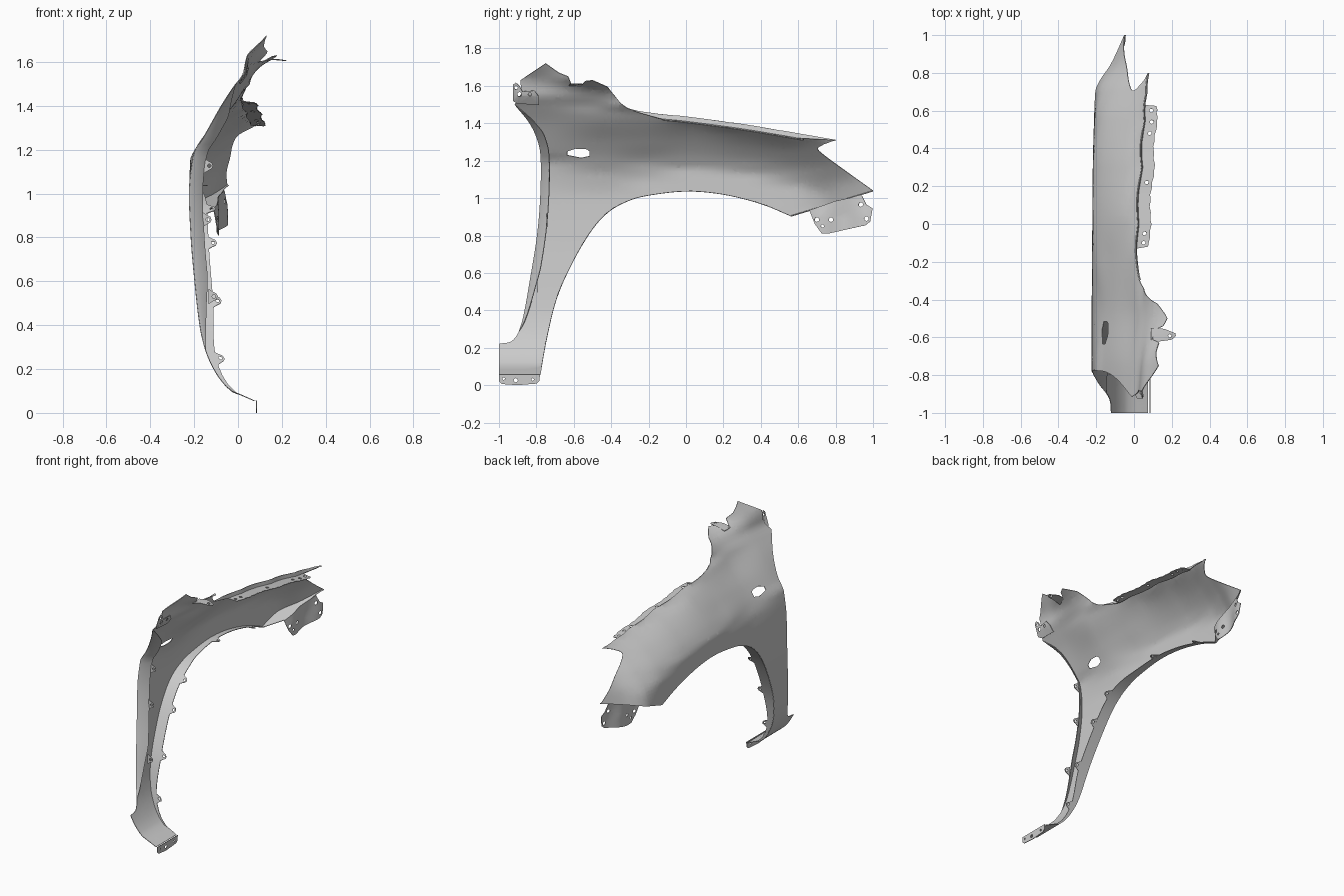
import bpy, bmesh, math
from mathutils import Vector

if "Cube" in bpy.data.objects:
    bpy.data.objects.remove(bpy.data.objects["Cube"])


def interp(pts, t):
    """Monotone cubic interpolation through (position, value) pairs."""
    if t <= pts[0][0]:
        return pts[0][1]
    if t >= pts[-1][0]:
        return pts[-1][1]
    d = [(b[1] - a[1]) / (b[0] - a[0]) for a, b in zip(pts, pts[1:])]
    m = [d[0]] + [2 * a * b / (a + b) if a * b > 0 else 0 for a, b in zip(d, d[1:])] + [d[-1]]
    i = max(k for k in range(len(d)) if pts[k][0] <= t)
    h = pts[i + 1][0] - pts[i][0]
    s = (t - pts[i][0]) / h
    return ((1 + 2 * s) * (1 - s) ** 2 * pts[i][1] + s * (1 - s) ** 2 * h * m[i]
            + s * s * (3 - 2 * s) * pts[i + 1][1] + s * s * (s - 1) * h * m[i + 1])


def smooth(pts, n=5):
    """Catmull-Rom curve through 2D points."""
    p = [Vector(q) for q in pts]
    p = [2 * p[0] - p[1]] + p + [2 * p[-1] - p[-2]]
    out = []
    for a, b, c, d in zip(p, p[1:], p[2:], p[3:]):
        for k in range(n):
            t = k / n
            out.append(0.5 * (2 * b + (c - a) * t + (2 * a - 5 * b + 4 * c - d) * t * t
                              + (3 * b - a - 3 * c + d) * t ** 3))
    return out + [p[-2]]


def ring(u, v, r=0.012, n=12):
    return [(u + r * math.cos(2 * math.pi * k / n), v + r * math.sin(2 * math.pi * k / n)) for k in range(n)]


def finish(name, bm):
    bmesh.ops.recalc_face_normals(bm, faces=bm.faces[:])
    me = bpy.data.meshes.new(name)
    bm.to_mesh(me)
    bm.free()
    ob = bpy.data.objects.new(name, me)
    bpy.context.collection.objects.link(ob)
    mod = ob.modifiers.new("thickness", 'SOLIDIFY')
    mod.thickness, mod.offset = 0.004, 0


def sheet(name, outline, holes, place, step=0):
    """Flat outline with holes, cut on a grid, then bent by place(u, v)."""
    bm = bmesh.new()
    for loop in [outline] + holes:
        vs = [bm.verts.new((p[0], p[1], 0)) for p in loop]
        for a, b in zip(vs, vs[1:] + vs[:1]):
            bm.edges.new((a, b))
    bmesh.ops.triangle_fill(bm, use_beauty=True, edges=bm.edges[:], normal=(0, 0, 1))
    if step:
        for ax in (0, 1):
            vals = [p[ax] for p in outline]
            no = (1, 0, 0) if ax == 0 else (0, 1, 0)
            for k in range(math.ceil(min(vals) / step), math.ceil(max(vals) / step)):
                c = k * step + 0.0013
                bmesh.ops.bisect_plane(bm, geom=bm.verts[:] + bm.edges[:] + bm.faces[:], dist=1e-5,
                                       plane_co=(no[0] * c, no[1] * c, 0), plane_no=no)
        if not holes or len(holes[0]) < 12:
            diag = []
            for e in bm.edges:
                d = e.verts[0].co - e.verts[1].co
                if len(e.link_faces) == 2 and abs(d.x) > 1e-4 and abs(d.y) > 1e-4:
                    diag.append(e)
            bmesh.ops.dissolve_edges(bm, edges=diag, use_verts=False)
    for v in bm.verts:
        v.co = place(v.co.x, v.co.y)
    finish(name, bm)


def strip(name, rows):
    """Surface lofted through rows of equal length."""
    bm = bmesh.new()
    g = [[bm.verts.new(p) for p in r] for r in rows]
    for r, s in zip(g, g[1:]):
        for i in range(len(r) - 1):
            bm.faces.new((r[i], r[i + 1], s[i + 1], s[i]))
    finish(name, bm)


# Panel sections: for each y station, pairs of (z, x)
low = [(0.05, 0.085), (0.075, 0.03), (0.1, -0.03), (0.2, -0.11), (0.3, -0.152), (0.4, -0.174),
       (0.6, -0.197), (0.8, -0.214), (1.0, -0.222)]
sections = [
    (-0.9, low + [(1.18, -0.205), (1.25, -0.165), (1.4, -0.08), (1.5, -0.01), (1.54, 0.02), (1.63, 0.04), (1.72, 0.12)]),
    (-0.75, low + [(1.18, -0.202), (1.25, -0.16), (1.4, -0.07), (1.5, 0.0), (1.55, 0.035), (1.6, 0.05), (1.72, 0.13)]),
    (-0.45, low + [(1.12, -0.205), (1.2, -0.17), (1.3, -0.105), (1.42, -0.01), (1.5, 0.04), (1.57, 0.09), (1.64, 0.2)]),
    (-0.2, [(0.9, -0.22), (1.08, -0.22), (1.17, -0.203), (1.3, -0.115), (1.42, -0.015), (1.46, 0.015), (1.5, 0.06)]),
    (0.0, [(0.9, -0.22), (1.15, -0.217), (1.2, -0.195), (1.3, -0.125), (1.39, -0.04), (1.435, 0.02)]),
    (0.3, [(0.9, -0.217), (1.12, -0.215), (1.18, -0.19), (1.27, -0.12), (1.35, -0.03), (1.395, 0.04)]),
    (0.55, [(0.9, -0.21), (1.05, -0.207), (1.13, -0.18), (1.25, -0.08), (1.33, 0.02), (1.355, 0.055)]),
    (0.7, [(0.95, -0.203), (1.03, -0.187), (1.15, -0.115), (1.26, -0.01), (1.33, 0.065)]),
    (0.85, [(0.97, -0.128), (1.08, -0.085), (1.15, -0.04), (1.3, 0.085)]),
    (1.0, [(0.98, -0.07), (1.04, -0.05), (1.15, -0.01), (1.3, 0.1)])]


def fx(y, z):
    return interp([(s, interp(prof, z)) for s, prof in sections], y)


def on_panel(y, z):
    return Vector((fx(y, z), y, z))


# Panel outline in (y, z)
door = smooth([(-1, .22), (-.925, .24), (-.875, .34), (-.83, .58), (-.795, .8), (-.778, 1.0), (-.775, 1.2),
               (-.79, 1.3), (-.835, 1.4), (-.915, 1.5)])
cowl = [Vector(p) for p in [(-.88, 1.56), (-.885, 1.63), (-.75, 1.72), (-.68, 1.67), (-.63, 1.65), (-.612, 1.605),
                            (-.56, 1.6), (-.54, 1.625), (-.5, 1.63)]]
shoulder = smooth([(-.42, 1.595), (-.38, 1.545), (-.34, 1.5), (-.28, 1.47), (-.15, 1.45)])
crest = smooth([(-.1, 1.445), (0, 1.435), (.3, 1.395), (.6, 1.345), (.8, 1.31)])
nose = smooth([(.74, 1.29), (.705, 1.265), (.74, 1.228), (.86, 1.14), (1.0, 1.04)])
arch = smooth([(.56, .905), (.4, .97), (.2, 1.02), (0, 1.037), (-.2, 1.015), (-.31, .985), (-.41, .93), (-.5, .835),
               (-.6, .67), (-.69, .47), (-.745, .25), (-.78, .055)])
signal_hole = [(-.635, 1.25), (-.59, 1.265), (-.53, 1.262), (-.515, 1.25), (-.515, 1.225), (-.56, 1.215), (-.635, 1.23)]
sheet("fender_panel", door + cowl + shoulder + crest + nose + arch + [Vector((-1, .055))],
      [signal_hole], on_panel, 0.02)

# Wheel arch lip turned inward
widths = [(0, .02), (.3, .045), (.55, .08), (.8, .075), (.92, .03), (1, .005)]
n = len(arch) - 1
lip = [interp(widths, i / n) for i in range(n + 1)]
strip("arch_lip", [[on_panel(*p) for p in arch],
                   [on_panel(*p) + Vector((w, 0, 0)) for p, w in zip(arch, lip)]])

# Door edge flange folded forward
door_f = [p for p in door if p.y > 0.28]
fold = [min(1, 5 * i / len(door_f), 5 * (1 - i / (len(door_f) - 1))) for i in range(len(door_f))]
strip("door_edge_flange", [[on_panel(*p) for p in door_f],
                           [on_panel(*p) + Vector((.025 * w, .012 * w, 0)) for p, w in zip(door_f, fold)],
                           [on_panel(*p) + Vector((.06 * w, .045 * w, 0)) for p, w in zip(door_f, fold)]])


# Bolt tabs along the arch lip and the door flange
tab_shape = [(-.035, 0), (-.022, .02), (-.014, .036), (0, .042), (.014, .036), (.022, .02), (.035, 0)]


def tab(name, base, tangent):
    t = tangent.normalized()
    sheet(name, tab_shape, [ring(0, .024, .008, 10)], lambda u, v: base + t * u + Vector((v, 0, 0)))


for k, i in enumerate((5, 15, 30, 37, 44, 50)):
    a, b = on_panel(*arch[i - 1]), on_panel(*arch[i + 1])
    tab(f"arch_tab_{k}", on_panel(*arch[i]) + Vector((lip[i] - .004, 0, 0)), b - a)
for k, z in enumerate((.55, .88, 1.13)):
    p = min(door_f, key=lambda q: abs(q.y - z))
    tab(f"door_tab_{k}", on_panel(*p) + Vector((.056, .043, 0)), Vector((0, 0, 1)))

# Hood gutter wall and hood rail with holes
edge = [p for p in shoulder if p.x > -.3] + crest
top = [on_panel(*p) for p in edge]
strip("gutter_wall", [top, [p + Vector((.006, 0, -.028 * min(1, (.82 - p.y) * 4, (p.y + .31) * 5))) for p in top]])


def on_rail(u, v):
    z = interp([(q.x, q.y) for q in edge], u)
    return Vector((fx(u, z) + .006 + v, u, z - .026 - .1 * v))


rail_y = [-.13 + .76 * i / 24 for i in range(25)]
rail = ([(y, 0) for y in rail_y] + [(.625, .06), (.60, .07)]
        + [(y, .062 + .005 * (i % 2)) for i, y in reversed(list(enumerate(rail_y[1:-1])))] + [(-.12, .06)])
sheet("hood_rail", rail, [ring(y, .035, .01) for y in (-.1, -.05, .22, .48, .54, .6)], on_rail)

# Cowl tab at the top rear
sheet("cowl_tab", [(.09, -.625), (.15, -.62), (.2, -.612), (.222, -.592), (.218, -.578), (.16, -.555), (.09, -.55)],
      [ring(.19, -.592, .009)], lambda u, v: Vector((u, v, 1.6 + .012 * math.sin((u - .09) * 20))))

# Upper hinge bracket beside the door corner
sheet("upper_bracket", [(-.925, 1.605), (-.91, 1.618), (-.89, 1.6), (-.875, 1.57), (-.81, 1.575), (-.785, 1.54),
                        (-.785, 1.5), (-.9, 1.505), (-.925, 1.52)],
      [ring(-.908, 1.59, .009), ring(-.89, 1.555), ring(-.835, 1.555, .009)],
      lambda u, v: Vector((fx(u, v) + .012, u, v)))

# Headlamp bracket under the nose, joined by a flange
def lamp_x(y, z):
    return -.112 + .17 * (y - .66) + .012 * math.sin(26 * (y - .66)) * min(1, (1.03 - z) * 8)


sheet("lamp_bracket", [(.66, .935), (.69, .86), (.725, .812), (.76, .81), (.96, .855), (.985, .875), (.998, .945),
                       (.965, .965), (.94, 1.015), (.8, .985)],
      [ring(.7, .885), ring(.775, .885), ring(.935, .965), ring(.965, .89), ring(.73, .85, .008)],
      lambda u, v: Vector((lamp_x(u, v), u, v)), 0.02)
lower = [(.56 + .44 * i / 16, .905 + .135 * i / 16) for i in range(17)]
strip("nose_lower_flange", [[on_panel(*p) for p in lower],
                            [Vector((max(fx(*p) + .008, min(lamp_x(*p), fx(*p) + .8 * (p[0] - .55))), p[0], p[1] - .003))
                             for p in lower]])

# Sill flange at the foot
sheet("sill_flange", [(-1, .057), (-1, .02), (-.985, .006), (-.9, 0), (-.8, .008), (-.785, .02), (-.78, .057)],
      [ring(-.91, .026, .011), ring(-.975, .035, .007), ring(-.82, .03, .007)],
      lambda u, v: Vector((.085, u, v)))

# Bake thickness and smooth the shading
bpy.ops.object.select_all(action='SELECT')
bpy.context.view_layer.objects.active = bpy.data.objects["fender_panel"]
bpy.ops.object.convert(target='MESH')
bpy.ops.object.shade_smooth_by_angle(angle=math.radians(35))
